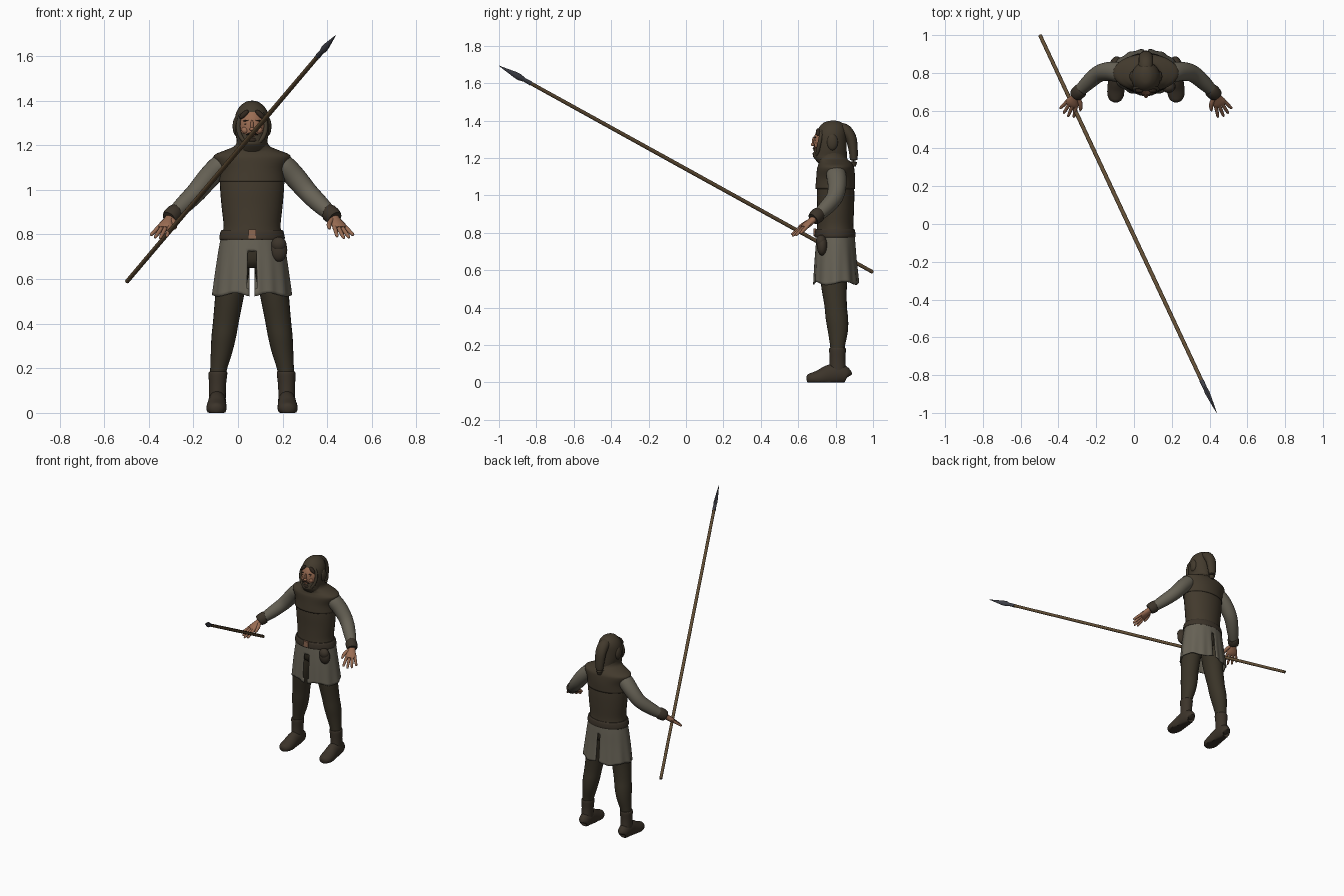
import bpy, bmesh, math
from mathutils import Vector, Matrix

if "Cube" in bpy.data.objects:
    bpy.data.objects.remove(bpy.data.objects["Cube"])

MID = 0.063  # x of the figure's plane of symmetry
UP = Vector((0, 0, 1))


def material(name, r, g, b):
    m = bpy.data.materials.new(name)
    m.use_nodes = True
    m.diffuse_color = (r, g, b, 1)
    bsdf = m.node_tree.nodes["Principled BSDF"]
    bsdf.inputs["Base Color"].default_value = (r, g, b, 1)
    bsdf.inputs["Roughness"].default_value = 0.9
    return m


WOOL = material("brown wool", 0.055, 0.042, 0.026)
LINEN = material("grey linen", 0.135, 0.122, 0.092)
HOSE = material("dark hose", 0.042, 0.034, 0.021)
LEATHER = material("dark leather", 0.045, 0.034, 0.023)
SKIN = material("skin", 0.32, 0.15, 0.085)
WOOD = material("spear wood", 0.12, 0.075, 0.035)
STEEL = material("dark steel", 0.05, 0.052, 0.065)
HAIR = material("dark hair", 0.03, 0.02, 0.013)
COPPER = material("copper", 0.27, 0.14, 0.085)


def finish(name, bm, mat, mirror=False, thick=0, x=MID):
    bmesh.ops.recalc_face_normals(bm, faces=bm.faces[:])
    mesh = bpy.data.meshes.new(name)
    bm.to_mesh(mesh)
    bm.free()
    mesh.materials.append(mat)
    ob = bpy.data.objects.new(name, mesh)
    ob.location.x = x
    bpy.context.collection.objects.link(ob)
    if thick:
        ob.modifiers.new("Thickness", "SOLIDIFY").thickness = thick
    if mirror:
        ob.modifiers.new("Mirror", "MIRROR")
    bpy.ops.object.select_all(action="DESELECT")
    ob.select_set(True)
    bpy.context.view_layer.objects.active = ob
    bpy.ops.object.shade_smooth_by_angle(angle=math.radians(45))
    return ob


def smooth(rows, steps):
    """Interpolate a smooth run of rows through the given rows."""
    if steps < 2:
        return rows
    out = []
    for i in range(len(rows) - 1):
        a, b = rows[max(i - 1, 0)], rows[i]
        c, d = rows[i + 1], rows[min(i + 2, len(rows) - 1)]
        for k in range(steps):
            t = k / steps
            out.append([q + t / 2 * (r - p + t * (2 * p - 5 * q + 4 * r - s + t * (3 * (q - r) + s - p)))
                        for p, q, r, s in zip(a, b, c, d)])
    return out + [rows[-1]]


def loft(rows, n=24, steps=4, upright=False, caps=True):
    """Rows of x, y, z, half width, half depth become a skinned tube."""
    rows = smooth(rows, steps)
    pts = [Vector(r[:3]) for r in rows]
    bm = bmesh.new()
    rings = []
    for i, r in enumerate(rows):
        t = UP if upright else (pts[min(i + 1, len(pts) - 1)] - pts[max(i - 1, 0)]).normalized()
        u = Vector((1, 0, 0)) if upright else UP.cross(t).normalized()
        v = t.cross(u)
        ring = []
        for k in range(n):
            a = math.tau * k / n
            ring.append(bm.verts.new(pts[i] + u * max(r[3], .001) * math.cos(a) + v * max(r[4], .001) * math.sin(a)))
        rings.append(ring)
    for a, b in zip(rings, rings[1:]):
        for k in range(n):
            bm.faces.new((a[k], a[(k + 1) % n], b[(k + 1) % n], b[k]))
    if caps:
        bm.faces.new(rings[0])
        bm.faces.new(rings[-1])
    return bm


def body(rows, **kw):
    """Upright loft from rows of z, y, half width, half depth."""
    return loft([(0, y, z, w, d) for z, y, w, d in rows], upright=True, **kw)


def ball(name, mat, centre, size, mirror=False, tilt=0):
    bm = bmesh.new()
    m = Matrix.Translation(centre) @ Matrix.Rotation(tilt, 4, "Y") @ Matrix.Diagonal((*size, 1))
    bmesh.ops.create_uvsphere(bm, u_segments=24, v_segments=16, radius=1, matrix=m)
    return finish(name, bm, mat, mirror)


# Torso, shoulder mantle and belt
finish("tunic", body([(.79, .798, .135, .1), (.84, .798, .128, .097), (.92, .80, .136, .098), (1.0, .80, .143, .1),
                      (1.08, .80, .146, .097), (1.14, .80, .145, .092), (1.18, .80, .1, .08)], n=32), WOOL)
finish("mantle", body([(1.035, .797, .149, .106), (1.09, .80, .15, .104), (1.14, .80, .172, .1), (1.16, .80, .164, .094),
                       (1.178, .795, .12, .086), (1.2, .78, .075, .08), (1.24, .775, .068, .075)],
                      n=40, caps=False), WOOL, thick=.006)
finish("belt", body([(.775, .797, .144, .107), (.785, .797, .147, .11), (.81, .797, .142, .107), (.82, .797, .136, .102)],
                    n=40), LEATHER)
bm = bmesh.new()
bmesh.ops.create_cube(bm, size=1, matrix=Matrix.Translation((0, .688, .803)) @ Matrix.Diagonal((.034, .012, .04, 1)))
finish("belt_buckle", bm, COPPER)
ball("pouch", LEATHER, (.12, .728, .73), (.038, .028, .052))
ball("pouch_flap", LEATHER, (.12, .722, .755), (.034, .028, .034))

# Pleated skirt, slit at front and back
bm = body([(.80, .8, .137, .1), (.74, .8, .148, .106), (.65, .8, .161, .113), (.53, .803, .176, .122)],
          n=96, steps=6, caps=False)
for v in bm.verts:
    a = math.atan2(v.co.y - .8, v.co.x)
    fall = (.8 - v.co.z) / .27
    s = 1 + .022 * fall * math.cos(14 * a)
    v.co.x *= s
    v.co.y = .8 + (v.co.y - .8) * s
    v.co.z += .008 * fall * math.sin(5 * a)
slit = []
for f in bm.faces:
    c = f.calc_center_median()
    if c.z < .73 and abs(c.x) < (.017 if c.y < .8 else .008):
        slit.append(f)
bmesh.ops.delete(bm, geom=slit, context="FACES")
finish("skirt", bm, LINEN, thick=.006)

# Legs and boots
finish("hips", body([(.65, .80, .06, .06), (.68, .80, .115, .085), (.74, .80, .13, .095), (.79, .80, .125, .093)]), HOSE)
finish("legs", loft([(.07, .80, .74, .06, .085), (.085, .797, .63, .072, .08), (.1, .791, .53, .065, .07),
                     (.117, .80, .41, .058, .06), (.127, .807, .34, .055, .06), (.137, .812, .27, .048, .053),
                     (.152, .81, .18, .036, .038), (.155, .81, .1, .034, .038)], upright=True), HOSE, mirror=True)
finish("boot_shafts", loft([(.152, .81, .185, .039, .042), (.153, .81, .175, .042, .045), (.155, .81, .12, .038, .042),
                            (.156, .812, .05, .038, .046)], upright=True), LEATHER, mirror=True)
bm = loft([(.155, .867, .03, .015, .02), (.155, .86, .035, .032, .04), (.156, .82, .045, .04, .055),
           (.157, .77, .04, .041, .055), (.159, .72, .025, .045, .045), (.16, .68, .02, .043, .034),
           (.16, .655, .018, .03, .026), (.16, .645, .017, .012, .012)])
for v in bm.verts:
    v.co.z = max(v.co.z, 0)
finish("boot_feet", bm, LEATHER, mirror=True)

# Sleeves and cuffs
finish("sleeves", loft([(.1, .80, 1.125, .045, .045), (.14, .803, 1.11, .053, .05), (.195, .808, 1.055, .05, .049),
                        (.25, .795, .99, .045, .045), (.31, .745, .93, .039, .04), (.365, .69, .88, .028, .03)]),
       LINEN, mirror=True)
finish("cuffs", loft([(.34, .712, .9, .034, .036), (.347, .706, .896, .038, .04), (.366, .688, .88, .037, .038),
                      (.373, .68, .873, .032, .032)], steps=2), LEATHER, mirror=True)

# Hands with spread fingers
wrist = Vector((.366, .688, .878))
along = Vector((.37, -.71, -.6)).normalized()
across = UP.cross(along).normalized()


def hand_part(name, stations):
    rows = [(*(wrist + along * a + across * s), w, d) for a, s, w, d in stations]
    finish(name, loft(rows, n=12, steps=3), SKIN, mirror=True)


hand_part("palms", [(0, 0, .022, .018), (.03, 0, .026, .018), (.065, 0, .036, .017), (.085, 0, .033, .012)])
for i, length in enumerate((.062, .075, .07, .052)):
    s = -.026 + .0175 * i
    hand_part(f"fingers_{i + 1}", [(.07, s, .01, .01), (.085 + length * .45, s * 1.35, .009, .009),
                                   (.085 + length * .9, s * 1.6, .007, .007), (.085 + length, s * 1.65, .002, .002)])
hand_part("thumbs", [(.02, -.015, .012, .012), (.045, -.04, .012, .011), (.075, -.054, .009, .009), (.09, -.057, .003, .003)])

# Hood with face opening rim, ear bulges and tail
finish("hood", body([(1.17, .785, .075, .075), (1.2, .772, .068, .088), (1.215, .77, .067, .09), (1.25, .773, .074, .086),
                     (1.3, .775, .078, .083), (1.34, .778, .073, .079), (1.37, .782, .058, .066), (1.39, .785, .036, .046),
                     (1.398, .787, .018, .022), (1.4, .787, .001, .001)], n=32), WOOL)
ball("hood_ear_bulges", WOOL, (.068, .782, 1.285), (.019, .03, .045), mirror=True)
finish("hood_tail", loft([(0, .79, 1.355, .035, .03), (0, .845, 1.35, .038, .034), (0, .88, 1.31, .038, .03),
                          (0, .893, 1.25, .033, .025), (0, .897, 1.19, .025, .02), (0, .895, 1.155, .012, .012)], n=16), WOOL)
curve = bpy.data.curves.new("hood_rim", "CURVE")
curve.dimensions = "3D"
curve.bevel_depth = .01
curve.bevel_resolution = 3
line = curve.splines.new("POLY")
line.points.add(39)
line.use_cyclic_u = True
for i, p in enumerate(line.points):
    a = math.tau * i / len(line.points)
    p.co = (.062 * math.cos(a), .714 + .016 * math.sin(a), 1.285 + .08 * math.sin(a), 1)
curve.materials.append(WOOL)
rim = bpy.data.objects.new("hood_rim", curve)
rim.location.x = MID
bpy.context.collection.objects.link(rim)

# Face
ball("face", SKIN, (0, .752, 1.283), (.066, .071, .092))
ball("nose_bridge", SKIN, (0, .683, 1.29), (.007, .009, .024))
ball("nose_tip", SKIN, (0, .678, 1.272), (.011, .011, .009))
ball("cheeks", SKIN, (.03, .699, 1.268), (.017, .013, .016), mirror=True)
ball("eyes", HAIR, (.025, .693, 1.296), (.01, .005, .004), mirror=True)
ball("eyebrows", HAIR, (.026, .692, 1.311), (.015, .006, .003), mirror=True, tilt=.15)
ball("hair_locks", HAIR, (.036, .706, 1.338), (.026, .012, .012), mirror=True, tilt=.75)
ball("moustache", HAIR, (.012, .685, 1.252), (.015, .008, .004), mirror=True, tilt=.3)
ball("lips", SKIN, (0, .687, 1.243), (.014, .008, .005))
ball("chin_beard", HAIR, (0, .693, 1.223), (.022, .016, .012))

# Spear
butt, tip = Vector((-.497, .998, .59)), Vector((.438, -1, 1.693))


def spear_part(name, mat, stations, n):
    rows = [(*butt.lerp(tip, t), w, d) for t, w, d in stations]
    finish(name, loft(rows, n=n, steps=1), mat, x=0)


spear_part("spear_shaft", WOOD, [(0, .01, .01), (.5, .011, .011), (.93, .01, .01)], 12)
spear_part("spear_socket", STEEL, [(.915, .012, .012), (.94, .01, .01)], 12)
spear_part("spear_head", STEEL, [(.928, .009, .009), (.945, .013, .018), (.955, .011, .017), (.98, .006, .008), (1, .001, .001)], 8)
